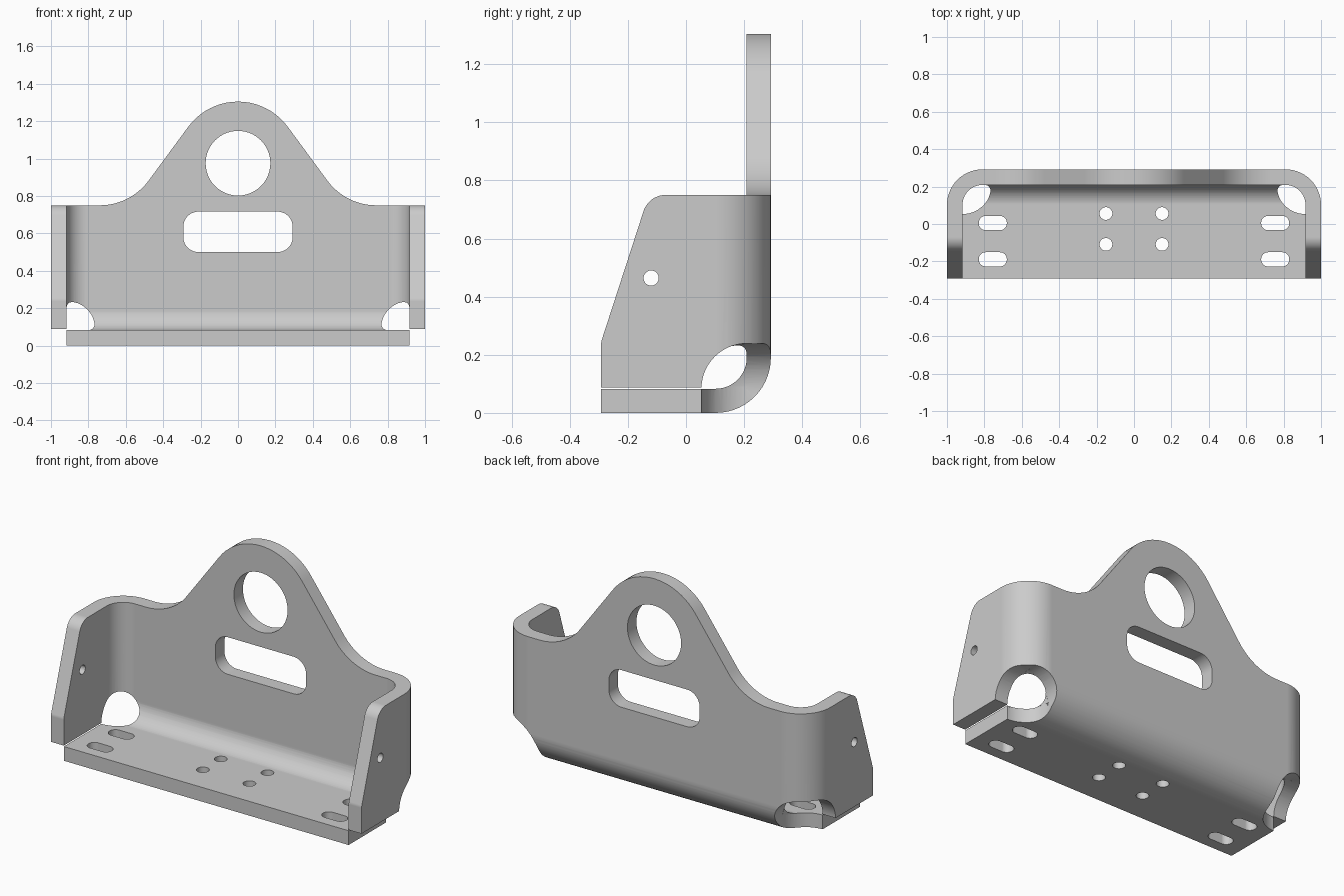
import bpy
import bmesh
import math
from mathutils import Vector

cube = bpy.data.objects.get("Cube")
if cube:
    bpy.data.objects.remove(cube, do_unlink=True)

THICK = 0.083            # sheet thickness
HALF_X, HALF_Y = 1.0, 0.292
IN_X, IN_Y = HALF_X - THICK, HALF_Y - THICK
BEND = 0.19              # outer bend radius
RELIEF = 0.156           # corner relief radius


def rounded(corners, steps=14):
    """Polygon whose corners (a, b, radius) are replaced by arcs."""
    pts = []
    for i, (a, b, r) in enumerate(corners):
        p = Vector((a, b))
        if r == 0:
            pts.append(p)
            continue
        d1 = (Vector(corners[i - 1][:2]) - p).normalized()
        d2 = (Vector(corners[(i + 1) % len(corners)][:2]) - p).normalized()
        half = d1.angle(d2) / 2
        c = p + (d1 + d2).normalized() * (r / math.sin(half))
        s = p + d1 * (r / math.tan(half)) - c
        e = p + d2 * (r / math.tan(half)) - c
        start = math.atan2(s.y, s.x)
        sweep = (math.atan2(e.y, e.x) - start + math.pi) % math.tau - math.pi
        for k in range(steps + 1):
            t = start + sweep * k / steps
            pts.append(c + Vector((math.cos(t), math.sin(t))) * r)
    return [p for i, p in enumerate(pts) if (p - pts[i - 1]).length > 1e-5]


def slot(a, b, half_a, half_b, r):
    return rounded([(a - half_a, b - half_b, r), (a + half_a, b - half_b, r),
                    (a + half_a, b + half_b, r), (a - half_a, b + half_b, r)])


def hole(a, b, r):
    return slot(a, b, r, r, r)


def make_object(name, bm):
    bmesh.ops.recalc_face_normals(bm, faces=bm.faces)
    mesh = bpy.data.meshes.new(name)
    bm.to_mesh(mesh)
    bm.free()
    obj = bpy.data.objects.new(name, mesh)
    bpy.context.collection.objects.link(obj)
    return obj


def prism(name, outline, axis, lo, hi):
    """Extrude a 2D outline along an axis from lo to hi."""
    place = {"x": lambda p, t: (t, p.x, p.y),
             "y": lambda p, t: (p.x, t, p.y),
             "z": lambda p, t: (p.x, p.y, t)}[axis]
    bm = bmesh.new()
    low = [bm.verts.new(place(p, lo)) for p in outline]
    high = [bm.verts.new(place(p, hi)) for p in outline]
    bm.faces.new(low)
    bm.faces.new(high)
    for i in range(len(outline)):
        bm.faces.new((low[i - 1], low[i], high[i], high[i - 1]))
    return make_object(name, bm)


def combine(obj, tool, operation="DIFFERENCE"):
    """Apply a boolean and discard the tool."""
    mod = obj.modifiers.new("cut", "BOOLEAN")
    mod.operation, mod.solver, mod.object = operation, "EXACT", tool
    bpy.context.view_layer.objects.active = obj
    bpy.ops.object.modifier_apply(modifier=mod.name)
    bpy.data.objects.remove(tool, do_unlink=True)


# Outer envelope: side profile, plan outline and lifting-eye silhouette
side = rounded([(-HALF_Y, 0, 0), (HALF_Y, 0, BEND), (HALF_Y, 1.6, 0),
                (-0.07, 1.6, 0), (-0.07, 0.75, 0), (-0.128, 0.75, 0.075),
                (-HALF_Y, 0.245, 0.05)])
# the slanted front edge meets the flat top through a fillet
side = rounded([(-HALF_Y, 0, 0), (HALF_Y, 0, BEND), (HALF_Y, 0.8, 0),
                (-0.04, 0.8, 0), (-0.04, 0.75, 0), (-0.128, 0.75, 0.08),
                (-HALF_Y, 0.245, 0.05)])
side = [Vector((p.x, 1.6)) if p.y > 0.79 else p for p in side]
bracket = prism("bent_bracket", side, "x", -1.2, 1.2)

plan = rounded([(-HALF_X, -0.5, 0), (HALF_X, -0.5, 0),
                (HALF_X, HALF_Y, BEND), (-HALF_X, HALF_Y, BEND)])
combine(bracket, prism("plan", plan, "z", -0.2, 1.8), "INTERSECT")

eye = rounded([(-1.2, -0.2, 0), (1.2, -0.2, 0), (1.2, 0.75, 0),
               (0.575, 0.75, 0.325), (0, 1.531, 0.33),
               (-0.575, 0.75, 0.325), (-1.2, 0.75, 0)], 20)
combine(bracket, prism("silhouette", eye, "y", -0.6, 0.6), "INTERSECT")

# Inner cavity leaves a sheet of even thickness
in_r = BEND - THICK
cavity_side = rounded([(-0.6, THICK, 0), (IN_Y, THICK, in_r),
                       (IN_Y, 1.7, 0), (-0.6, 1.7, 0)])
cavity_plan = rounded([(-IN_X, -0.5, 0), (IN_X, -0.5, 0),
                       (IN_X, IN_Y, in_r), (-IN_X, IN_Y, in_r)])
cavity = prism("cavity", cavity_side, "x", -1.3, 1.3)
combine(cavity, prism("cavity_plan", cavity_plan, "z", -0.3, 1.9), "INTERSECT")
combine(bracket, cavity)

# Edge notches and rounded corner reliefs
for s in (-1, 1):
    cx = s * IN_X
    notch = slot(s * (IN_X + 0.1995), 0, 0.2, 0.6, 0)
    combine(bracket, prism("notch", notch, "z", -0.2, THICK + 0.005))
    lo, hi = sorted((s * 0.9, s * 1.2))
    combine(bracket, prism("relief_side", hole(IN_Y, THICK, RELIEF), "x", lo, hi))
    combine(bracket, prism("relief_back", hole(cx, THICK, RELIEF), "y", 0.2, 0.5))
    combine(bracket, prism("relief_base", hole(cx, IN_Y, RELIEF), "z", -0.2, 0.09))
    bm = bmesh.new()
    bmesh.ops.create_uvsphere(bm, u_segments=48, v_segments=24, radius=RELIEF)
    bmesh.ops.translate(bm, verts=bm.verts, vec=(cx, IN_Y, THICK))
    combine(bracket, make_object("relief_ball", bm))

# Openings in the back plate
combine(bracket, prism("eye_hole", hole(0, 0.975, 0.173), "y", 0.1, 0.5))
combine(bracket, prism("window", slot(0, 0.608, 0.292, 0.108, 0.08), "y", 0.1, 0.5))

# Side pin holes
combine(bracket, prism("pin_hole", hole(-0.12, 0.464, 0.026), "x", -1.3, 1.3))

# Base bolt holes and adjustment slots
for s in (-1, 1):
    for y in (0.056, -0.109):
        combine(bracket, prism("bolt", hole(s * 0.15, y, 0.034), "z", -0.1, 0.12))
    for y in (0.005, -0.189):
        outline = slot(s * 0.755, y, 0.075, 0.038, 0.037)
        combine(bracket, prism("slot", outline, "z", -0.1, 0.12))

# Plain grey metal
metal = bpy.data.materials.new("grey_metal")
metal.use_nodes = True
grey = (0.6, 0.6, 0.6, 1)
metal.diffuse_color = grey
metal.node_tree.nodes["Principled BSDF"].inputs["Base Color"].default_value = grey
bracket.data.materials.clear()
bracket.data.materials.append(metal)
for poly in bracket.data.polygons:
    poly.material_index = 0

# Smooth bends with crisp sheet edges
bpy.ops.object.select_all(action="DESELECT")
bracket.select_set(True)
bpy.context.view_layer.objects.active = bracket
bpy.ops.object.shade_smooth_by_angle(angle=math.radians(30))
weighted = bracket.modifiers.new("even_shading", "WEIGHTED_NORMAL")
weighted.keep_sharp = True
